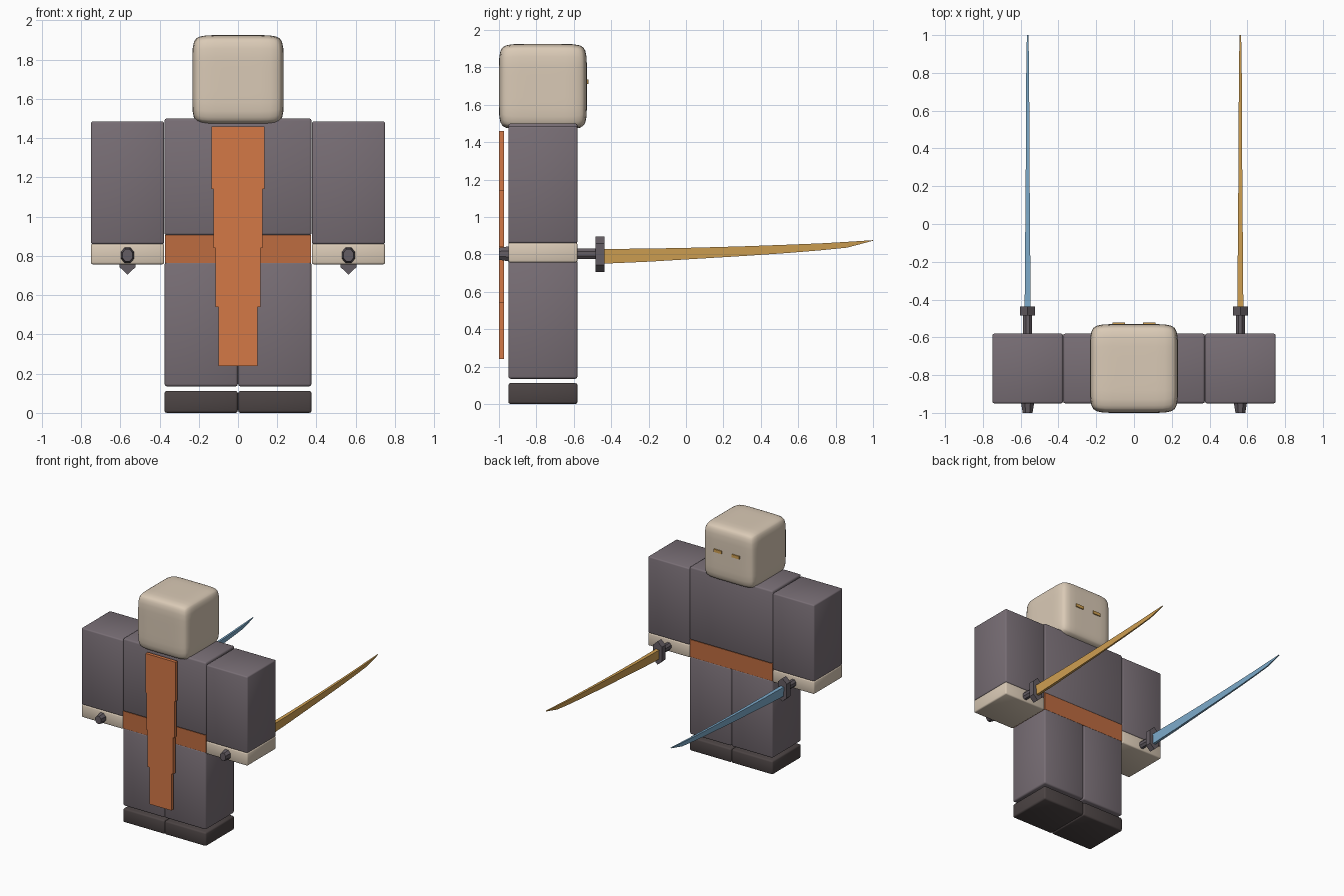
import bpy, bmesh, math
from mathutils import Vector

if "Cube" in bpy.data.objects:
    bpy.data.objects.remove(bpy.data.objects["Cube"])


def lin(c):
    c /= 255
    return c / 12.92 if c <= 0.04045 else ((c + 0.055) / 1.055) ** 2.4


def material(name, r, g, b):
    m = bpy.data.materials.new(name)
    m.diffuse_color = (lin(r), lin(g), lin(b), 1)
    m.use_nodes = True
    m.node_tree.nodes["Principled BSDF"].inputs["Base Color"].default_value = m.diffuse_color
    return m


CLOTH = material("grey cloth", 120, 110, 117)
SKIN = material("pale beige", 218, 202, 182)
SHOE = material("dark shoe", 76, 68, 68)
SCARF = material("orange scarf", 212, 120, 70)
BELT = material("orange belt", 190, 108, 64)
GRIP = material("dark grip", 100, 93, 99)
GOLD = material("gold", 208, 160, 82)
BLUE = material("steel blue", 126, 172, 204)


def finish(name, bm, mat, smooth=None):
    bmesh.ops.recalc_face_normals(bm, faces=bm.faces)
    me = bpy.data.meshes.new(name)
    bm.to_mesh(me)
    bm.free()
    me.materials.append(mat)
    ob = bpy.data.objects.new(name, me)
    bpy.context.collection.objects.link(ob)
    if smooth:
        bpy.ops.object.select_all(action='DESELECT')
        ob.select_set(True)
        bpy.context.view_layer.objects.active = ob
        bpy.ops.object.shade_smooth_by_angle(angle=math.radians(smooth))
    return ob


def box(name, x, y, z, mat, bevel=0.0):
    """Box from (min, max) ranges, with optional rounded edges."""
    bm = bmesh.new()
    bmesh.ops.create_cube(bm, size=1)
    for v in bm.verts:
        v.co = [(r[0] + r[1]) / 2 + c * (r[1] - r[0]) for c, r in zip(v.co, (x, y, z))]
    if bevel:
        bmesh.ops.bevel(bm, geom=bm.edges[:], offset=bevel, segments=2,
                        profile=0.5, affect='EDGES')
    return finish(name, bm, mat, 50 if bevel else None)


def loft(name, rings, mat):
    """Closed solid through rings of points with equal counts."""
    bm = bmesh.new()
    loops = [[bm.verts.new(p) for p in ring] for ring in rings]
    n = len(loops[0])
    for a, b in zip(loops, loops[1:]):
        for i in range(n):
            j = (i + 1) % n
            bm.faces.new((a[i], a[j], b[j], b[i]))
    bm.faces.new(loops[0])
    bm.faces.new(loops[-1])
    return finish(name, bm, mat)


def oval(x, y, z, rx, rz, n=8):
    return [(x + rx * math.cos(math.tau * (i + .5) / n), y,
             z + rz * math.sin(math.tau * (i + .5) / n)) for i in range(n)]


# Head: cube grid swollen into a rounded block
bm = bmesh.new()
bmesh.ops.create_cube(bm, size=2)
bmesh.ops.subdivide_edges(bm, edges=bm.edges[:], cuts=11, use_grid_fill=True)
for v in bm.verts:
    p = Vector([math.sin(c * math.pi / 2) for c in v.co])
    p /= sum(abs(c) ** 8 for c in p) ** (1 / 8)
    v.co = (p.x * 0.233, -0.765 + p.y * 0.235, 1.697 + p.z * 0.228)
finish("head", bm, SKIN, 60)

# Torso and belt
DEPTH = (-0.95, -0.58)
box("torso", (-0.375, 0.375), DEPTH, (0.905, 1.5), CLOTH, 0.012)
box("belt", (-0.373, 0.373), (-0.948, -0.582), (0.765, 0.907), BELT)

# Scarf tail in four narrowing plates
for i, w in enumerate((0.135, 0.125, 0.115, 0.1)):
    top = 1.46 if i == 0 else 1.44 - 0.3 * i
    box(f"scarf_plate_{i + 1}", (-w, w), (-1.0, -0.972), (1.14 - 0.3 * i, top), SCARF)

for s, side, steel in ((-1, "left", BLUE), (1, "right", GOLD)):
    def span(a, b):
        return tuple(sorted((s * a, s * b)))

    # Limbs
    box(f"{side}_arm", span(0.376, 0.75), DEPTH, (0.86, 1.485), CLOTH, 0.01)
    box(f"{side}_hand", span(0.376, 0.75), DEPTH, (0.757, 0.862), SKIN, 0.01)
    box(f"{side}_leg", span(0.001, 0.374), DEPTH, (0.135, 0.77), CLOTH, 0.012)
    box(f"{side}_shoe", span(0.001, 0.375), DEPTH, (0, 0.112), SHOE, 0.012)
    # Eye
    box(f"{side}_eye", span(0.047, 0.115), (-0.54, -0.522), (1.712, 1.736), GOLD)

    # Sword grip with tapered pommel
    x, z = s * 0.563, 0.803
    loft(f"{side}_grip", [oval(x, -0.98, z, 0.026, 0.031), oval(x, -0.46, z, 0.026, 0.031)], GRIP)
    loft(f"{side}_pommel", [oval(x, -1.0, z, 0.028, 0.034), oval(x, -0.945, z, 0.038, 0.044)], GRIP)
    # Pointed six-sided guard
    outline = [(0, 0.095), (0.04, 0.058), (0.04, -0.058), (0, -0.095), (-0.04, -0.058), (-0.04, 0.058)]
    loft(f"{side}_guard", [[(x + a, y, 0.8 + b) for a, b in outline] for y in (-0.485, -0.437)], GRIP)
    # Curved tapering blade: y, lower edge, upper edge, half thickness
    stations = [(-0.45, 0.75, 0.829, 0.016), (-0.2, 0.761, 0.831, 0.014), (0.05, 0.776, 0.836, 0.012),
                (0.3, 0.791, 0.843, 0.010), (0.55, 0.808, 0.852, 0.009), (0.72, 0.822, 0.859, 0.008),
                (0.86, 0.836, 0.867, 0.007), (1.0, 0.873, 0.876, 0.004)]
    loft(f"{side}_blade", [[(x - w, y, hi), (x + w, y, hi), (x + w * 0.7, y, lo), (x - w * 0.7, y, lo)]
                           for y, lo, hi, w in stations], steel)
